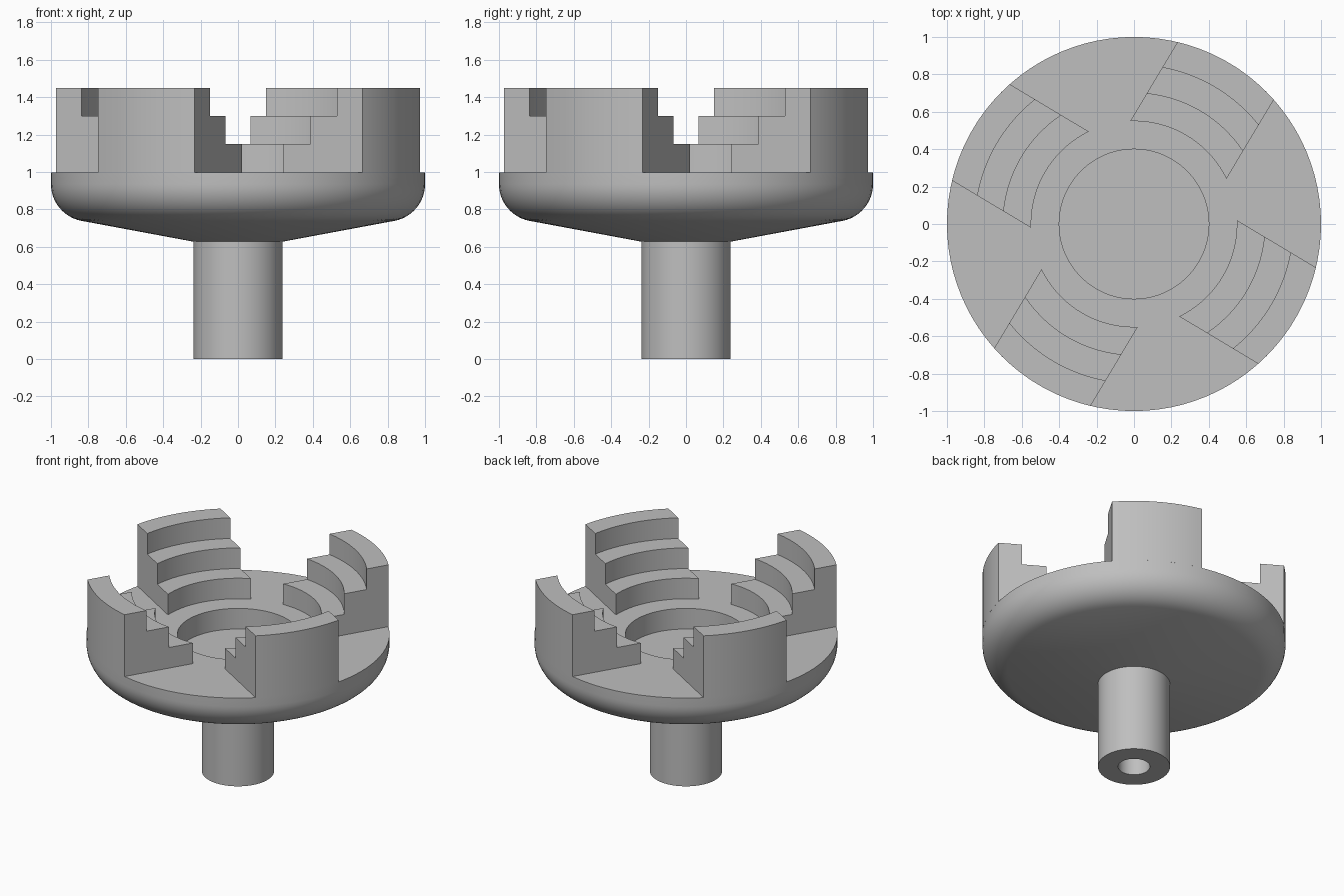
import bpy
import bmesh
import math

cube = bpy.data.objects.get("Cube")
if cube:
    bpy.data.objects.remove(cube, do_unlink=True)

GREY = (0.52, 0.52, 0.52, 1.0)
steel = bpy.data.materials.new("plain_grey")
steel.use_nodes = True
steel.diffuse_color = GREY
steel.node_tree.nodes["Principled BSDF"].inputs["Base Color"].default_value = GREY

SEGMENTS = 96
SHAFT_R, HOLE_R = 0.238, 0.105
SHAFT_TOP, PLATE_TOP = 0.627, 0.998
STEP = 0.15
JAW_HALF_WIDTH = 0.3
JAW_ANGLE = math.radians(59.1)


def finish(name, bm):
    """Clean the mesh, make an object and shade it smooth with sharp edges."""
    bmesh.ops.remove_doubles(bm, verts=bm.verts, dist=1e-5)
    bmesh.ops.recalc_face_normals(bm, faces=bm.faces)
    mesh = bpy.data.meshes.new(name)
    bm.to_mesh(mesh)
    bm.free()
    mesh.materials.append(steel)
    obj = bpy.data.objects.new(name, mesh)
    bpy.context.collection.objects.link(obj)
    bpy.ops.object.select_all(action='DESELECT')
    obj.select_set(True)
    bpy.context.view_layer.objects.active = obj
    bpy.ops.object.shade_smooth_by_angle(angle=math.radians(30))
    return obj


def lathe(name, profile):
    """Turn an (r, z) profile around the z axis."""
    bm = bmesh.new()
    verts = [bm.verts.new((r, 0, z)) for r, z in profile]
    edges = [bm.edges.new(pair) for pair in zip(verts, verts[1:])]
    bmesh.ops.spin(bm, geom=verts + edges, cent=(0, 0, 0), axis=(0, 0, 1),
                   angle=math.tau, steps=SEGMENTS, use_merge=False)
    return finish(name, bm)


# Chuck body: recessed top, rounded rim and shallow conical underside
fillet, slope = 0.2, math.radians(10.5)
arc = []
for i in range(13):
    a = -i / 12 * (math.pi / 2 - slope)
    arc.append((1 - fillet + fillet * math.cos(a), 0.935 + fillet * math.sin(a)))
recess_r, recess_z = 0.4, PLATE_TOP - STEP
lathe("chuck_body", [(0, recess_z), (recess_r, recess_z), (recess_r, PLATE_TOP),
                     (1, PLATE_TOP)] + arc + [(SHAFT_R, SHAFT_TOP), (0, SHAFT_TOP)])

# Hollow shaft
lathe("shaft", [(SHAFT_R, SHAFT_TOP), (SHAFT_R, 0), (HOLE_R, 0), (HOLE_R, SHAFT_TOP)])


def jaw(name, angle):
    """Stepped block with concentric curved faces between two parallel sides."""
    section = [(0.55, PLATE_TOP)]
    for i in range(3):
        r, z = 0.55 + STEP * i, PLATE_TOP + STEP * (i + 1)
        section += [(r, z), (r + STEP, z)]
    section.append((1, PLATE_TOP))

    bm = bmesh.new()
    rows = []
    count = 20
    for i in range(count + 1):
        t = JAW_HALF_WIDTH * (2 * i / count - 1)
        rows.append([bm.verts.new((math.sqrt(r * r - t * t), t, z)) for r, z in section])
    n = len(section)
    for a, b in zip(rows, rows[1:]):
        for j in range(n):
            k = (j + 1) % n
            bm.faces.new((a[j], a[k], b[k], b[j]))
    bm.faces.new(rows[0])
    bm.faces.new(rows[-1])
    finish(name, bm).rotation_euler.z = angle


# Four jaws spaced evenly round the plate
for i in range(4):
    jaw(f"jaw_{i + 1}", JAW_ANGLE + i * math.pi / 2)
